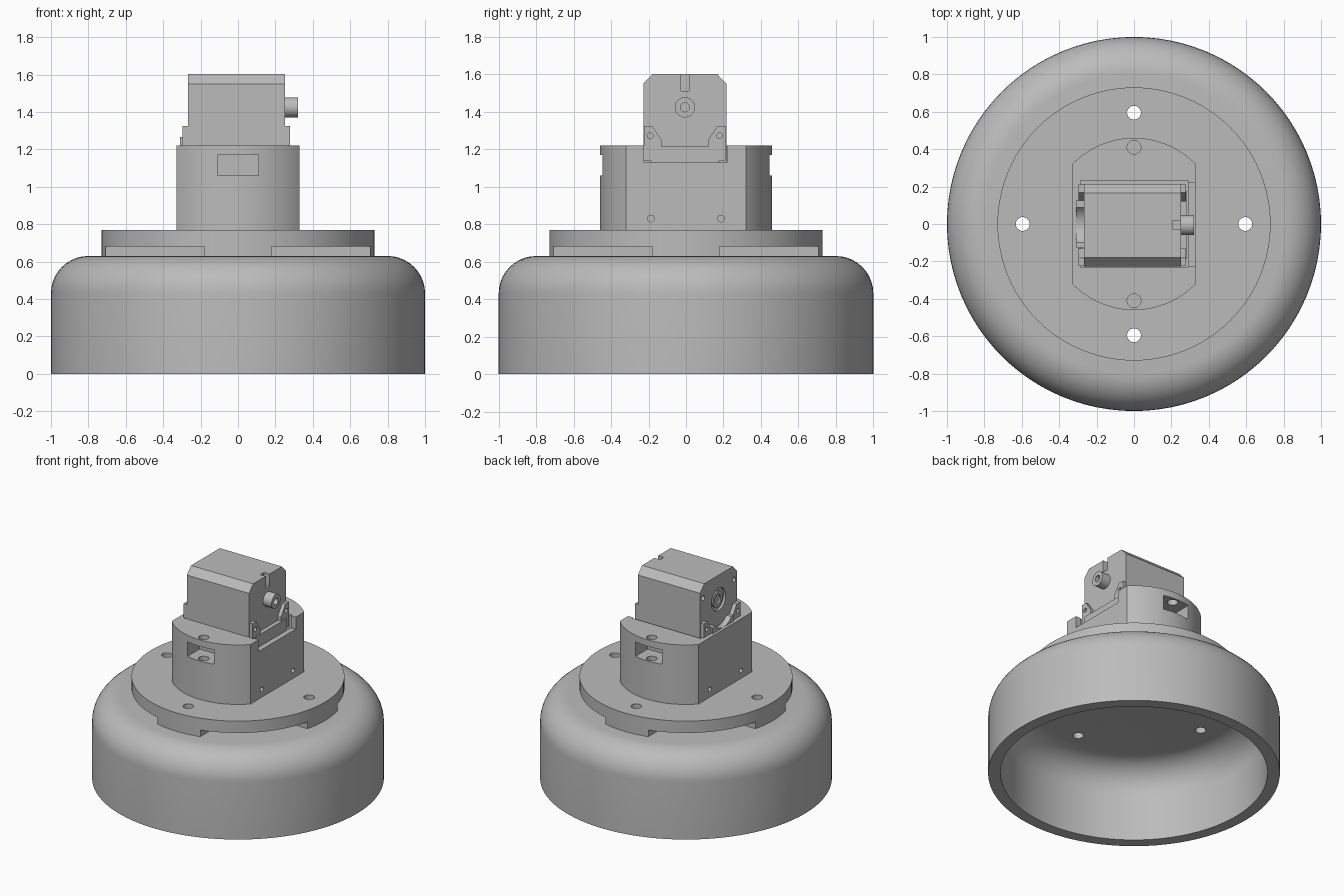
import bpy, bmesh, math
from mathutils import Matrix

if "Cube" in bpy.data.objects:
    bpy.data.objects.remove(bpy.data.objects["Cube"], do_unlink=True)

grey = bpy.data.materials.new("plain grey")
grey.use_nodes = True
GREY = (0.5, 0.5, 0.5, 1)
grey.diffuse_color = GREY
grey.node_tree.nodes["Principled BSDF"].inputs["Base Color"].default_value = GREY


def finish(bm, name):
    bmesh.ops.recalc_face_normals(bm, faces=bm.faces)
    mesh = bpy.data.meshes.new(name)
    bm.to_mesh(mesh)
    bm.free()
    mesh.materials.append(grey)
    ob = bpy.data.objects.new(name, mesh)
    bpy.context.collection.objects.link(ob)
    return ob


def box(name, x, y, z):
    """Box from three (low, high) ranges."""
    bm = bmesh.new()
    bmesh.ops.create_cube(bm, size=1)
    for v in bm.verts:
        for i, (lo, hi) in enumerate((x, y, z)):
            v.co[i] = hi if v.co[i] > 0 else lo
    return finish(bm, name)


def rod(name, r, axis, a, b, lo, hi, sides=32):
    """Cylinder along 'X' (a, b = y, z) or along 'Z' (a, b = x, y)."""
    bm = bmesh.new()
    bmesh.ops.create_cone(bm, cap_ends=True, segments=sides, radius1=r,
                          radius2=r, depth=hi - lo)
    mid = (lo + hi) / 2
    if axis == 'X':
        bm.transform(Matrix.Translation((mid, a, b)) @ Matrix.Rotation(math.pi / 2, 4, 'Y'))
    else:
        bm.transform(Matrix.Translation((a, b, mid)))
    return finish(bm, name)


def prism(name, outline, lo, hi):
    """Extrude a (y, z) outline along x."""
    bm = bmesh.new()
    face = bm.faces.new([bm.verts.new((lo, y, z)) for y, z in outline])
    new = bmesh.ops.extrude_face_region(bm, geom=[face])["geom"]
    for v in new:
        if isinstance(v, bmesh.types.BMVert):
            v.co.x = hi
    return finish(bm, name)


def combine(ob, others, operation='DIFFERENCE'):
    bpy.context.view_layer.objects.active = ob
    for other in others:
        other.hide_render = True
        mod = ob.modifiers.new("cut", 'BOOLEAN')
        mod.operation, mod.solver, mod.object = operation, 'EXACT', other
        bpy.ops.object.modifier_apply(modifier=mod.name)
        bpy.data.objects.remove(other, do_unlink=True)
    return ob


def smooth(ob, degrees=30):
    bpy.ops.object.select_all(action='DESELECT')
    ob.select_set(True)
    bpy.context.view_layer.objects.active = ob
    bpy.ops.object.shade_smooth_by_angle(angle=math.radians(degrees))


def plate_holes():
    return [rod("hole", 0.037, 'Z', 0.595 * x, 0.595 * y, 0.4, 1)
            for x, y in ((1, 0), (-1, 0), (0, 1), (0, -1))]


# Hollow rounded dome, spun from its wall section
def fillet(r, z, size, steps=10):
    angles = [math.pi / 2 * i / steps for i in range(steps + 1)]
    return [(r - size + size * math.cos(t), z - size + size * math.sin(t)) for t in angles]


section = [(1, 0)] + fillet(1, 0.63, 0.2) + [(0, 0.63), (0, 0.56)]
section += fillet(0.915, 0.56, 0.22)[::-1] + [(0.915, 0)]
bm = bmesh.new()
verts = [bm.verts.new((r, 0, z)) for r, z in section]
edges = [bm.edges.new((verts[i - 1], verts[i])) for i in range(len(verts))]
bmesh.ops.spin(bm, geom=verts + edges, axis=(0, 0, 1), cent=(0, 0, 0),
               angle=math.tau, steps=96)
bmesh.ops.remove_doubles(bm, verts=bm.verts, dist=0.0005)
bmesh.ops.dissolve_degenerate(bm, edges=bm.edges, dist=0.0005)
dome = finish(bm, "dome_shell")
smooth(combine(dome, plate_holes()))

# Mounting disc standing on a cross, with open corners below
disc = rod("mounting_disc", 0.73, 'Z', 0, 0, 0.628, 0.77, 96)
corners = [box("corner", (min(.18 * i, i), max(.18 * i, i)),
               (min(.18 * j, j), max(.18 * j, j)), (0.5, 0.68))
           for i in (-1, 1) for j in (-1, 1)]
smooth(combine(disc, corners + plate_holes()))

# Tower with flat sides, motor pocket, windows and screw holes
tower = rod("motor_tower", 0.46, 'Z', 0, 0, 0.765, 1.22, 96)
combine(tower, [box("flats", (-0.33, 0.33), (-1, 1), (0, 2))], 'INTERSECT')
cuts = [box("pocket", (-0.285, 0.29), (-0.232, 0.232), (0.95, 1.5)),
        box("side_notch", (0.2, 0.5), (-0.225, 0.22), (1.13, 1.5))]
for s in (-1, 1):
    cuts.append(box("window", (-0.11, 0.11), sorted((0.3 * s, 0.6 * s)), (1.06, 1.17)))
    cuts.append(rod("bolt_hole", 0.037, 'Z', 0, 0.41 * s, 0.85, 1.5))
    for t in (-1, 1):
        cuts.append(rod("side_hole", 0.018, 'X', 0.187 * t, 0.83,
                        0.32 * s - 0.08, 0.32 * s + 0.08, 16))
smooth(combine(tower, cuts))

# Motor body with chamfered top, shaft slot and rear bearing recess
body = prism("motor_body", [(-0.228, 0.952), (0.215, 0.952), (0.215, 1.55),
                            (0.165, 1.603), (-0.178, 1.603), (-0.228, 1.55)], -0.268, 0.252)
cuts = [box("slot", (0.205, 0.4), (-0.028, 0.017), (1.51, 1.7)),
        rod("bearing_recess", 0.085, 'X', -0.006, 1.42, -0.4, -0.25)]
for y in (-0.19, 0.178):
    for z in (1.5, 1.26):
        cuts.append(rod("screw", 0.018, 'X', y, z, -0.4, -0.245, 16))
smooth(combine(body, cuts))
bearing = rod("rear_bearing", 0.06, 'X', -0.006, 1.42, -0.262, -0.24)
smooth(combine(bearing, [rod("bore", 0.035, 'X', -0.006, 1.42, -0.3, -0.25)]))

# Output shaft with a bore
shaft = rod("output_shaft", 0.054, 'X', -0.006, 1.424, 0.24, 0.322)
smooth(combine(shaft, [rod("bore", 0.024, 'X', -0.006, 1.424, 0.27, 0.4)]))

# Screw ears at both ends, mirrored across the motor
for end, lo, hi in (("front", 0.245, 0.278), ("rear", -0.298, -0.26)):
    for side, s in (("left", 1), ("right", -1)):
        outline = [(-0.006 + s * y, z) for y, z in
                   ((0.218, 1.14), (0.125, 1.14), (0.125, 1.25),
                    (0.175, 1.325), (0.218, 1.325))]
        ear = prism(f"{end}_{side}_ear", outline, lo, hi)
        hole = rod("hole", 0.016, 'X', -0.006 + s * 0.185, 1.272, lo - 0.02, hi + 0.02, 16)
        smooth(combine(ear, [hole]))

# Low end plates in the pocket
box("front_end_plate", (0.245, 0.284), (-0.188, 0.176), (0.96, 1.215))
rear = box("rear_end_plate", (-0.31, -0.26), (-0.125, 0.125), (1.21, 1.265))
smooth(combine(rear, [rod("arc", 0.12, 'X', -0.006, 1.34, -0.4, -0.2)]))
